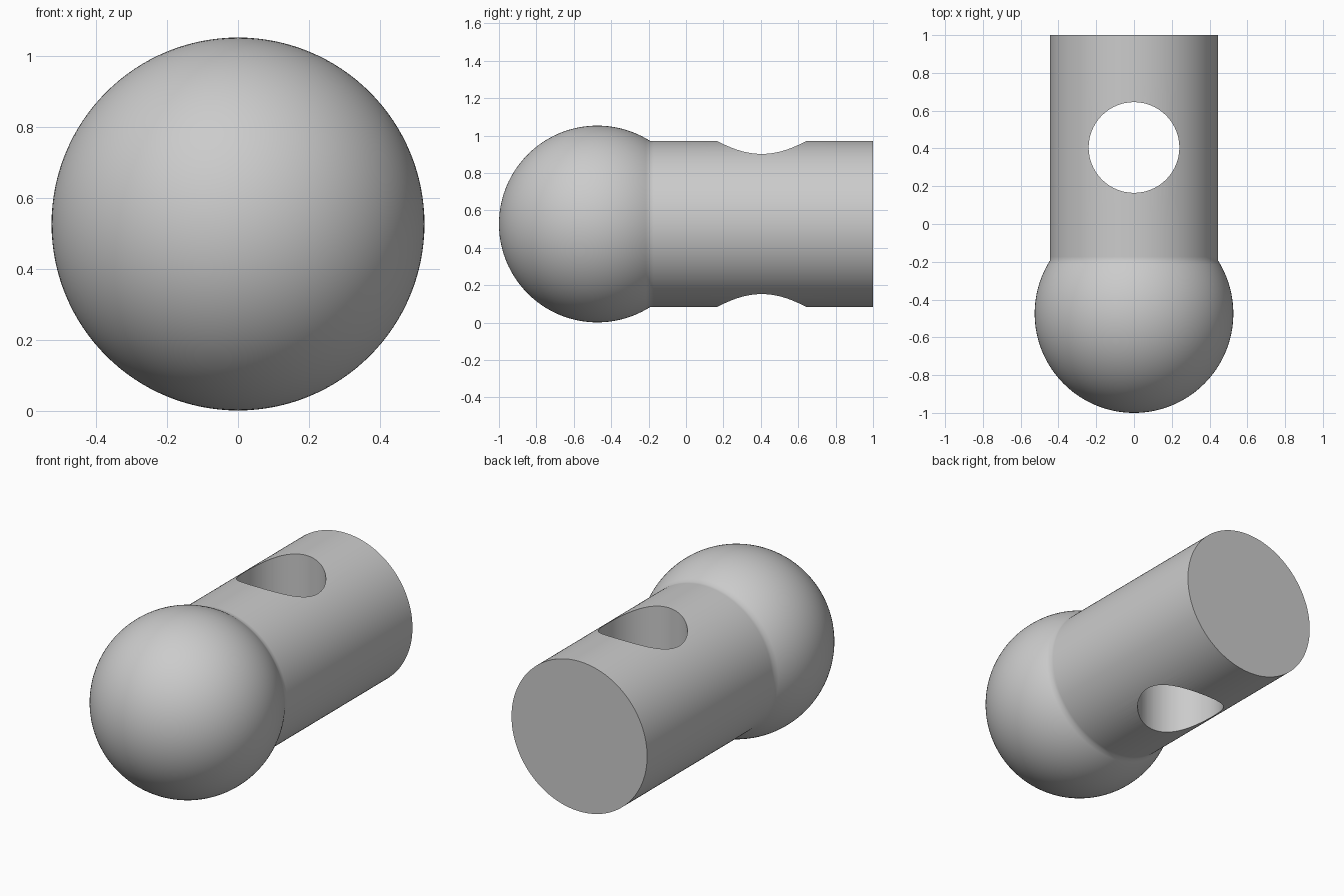
import bpy, bmesh, math
from mathutils import Matrix, Vector

cube = bpy.data.objects.get("Cube")
if cube:
    bpy.data.objects.remove(cube, do_unlink=True)

SEGMENTS = 128
AXIS_Z = 0.527            # height of the long axis
BALL_R, BALL_Y = 0.526, -0.474
SHAFT_R, SHAFT_END = 0.445, 1.0
HOLE_R, HOLE_Y = 0.24, 0.405

grey = bpy.data.materials.new("plain_grey")
grey.use_nodes = True
colour = (0.6, 0.6, 0.6, 1.0)
grey.diffuse_color = colour
grey.node_tree.nodes["Principled BSDF"].inputs["Base Color"].default_value = colour


def make_object(name, bm):
    mesh = bpy.data.meshes.new(name)
    bm.to_mesh(mesh)
    bm.free()
    obj = bpy.data.objects.new(name, mesh)
    bpy.context.collection.objects.link(obj)
    mesh.materials.append(grey)
    return obj


# Profile (radius, y): ball arc up to where it meets the shaft, then the shaft
join = math.pi - math.asin(SHAFT_R / BALL_R)
profile = [(BALL_R * math.sin(join * i / 48), BALL_Y - BALL_R * math.cos(join * i / 48))
           for i in range(49)]
join_y = profile[-1][1]
profile += [(SHAFT_R, join_y + d) for d in (0.02, 0.04, 0.2)]
profile += [(SHAFT_R, y) for y in (0.8, SHAFT_END)]
profile.append((0.0, SHAFT_END))

# Ball-ended pin, turned around its long axis
bm = bmesh.new()
verts = [bm.verts.new((r, y, AXIS_Z)) for r, y in profile]
edges = [bm.edges.new(pair) for pair in zip(verts, verts[1:])]
bmesh.ops.spin(bm, geom=verts + edges, cent=(0, 0, AXIS_Z), axis=(0, 1, 0),
               angle=math.tau, steps=SEGMENTS, use_merge=False)
bmesh.ops.remove_doubles(bm, verts=bm.verts, dist=1e-4)
bmesh.ops.recalc_face_normals(bm, faces=bm.faces)
pin = make_object("ball_ended_pin", bm)

# Vertical through hole
bm = bmesh.new()
bmesh.ops.create_cone(bm, cap_ends=True, segments=96, radius1=HOLE_R, radius2=HOLE_R, depth=2,
                      matrix=Matrix.Translation(Vector((0, HOLE_Y, AXIS_Z))))
cutter = make_object("hole_cutter", bm)
cutter.hide_render = True

bpy.ops.object.select_all(action="DESELECT")
pin.select_set(True)
bpy.context.view_layer.objects.active = pin
cut = pin.modifiers.new("through_hole", "BOOLEAN")
cut.operation = "DIFFERENCE"
cut.solver = "EXACT"
cut.object = cutter
bpy.ops.object.modifier_apply(modifier=cut.name)
bpy.data.objects.remove(cutter, do_unlink=True)

# Smooth skin with crisp hole rims and end edge
bpy.ops.object.shade_smooth_by_angle(angle=math.radians(40))
